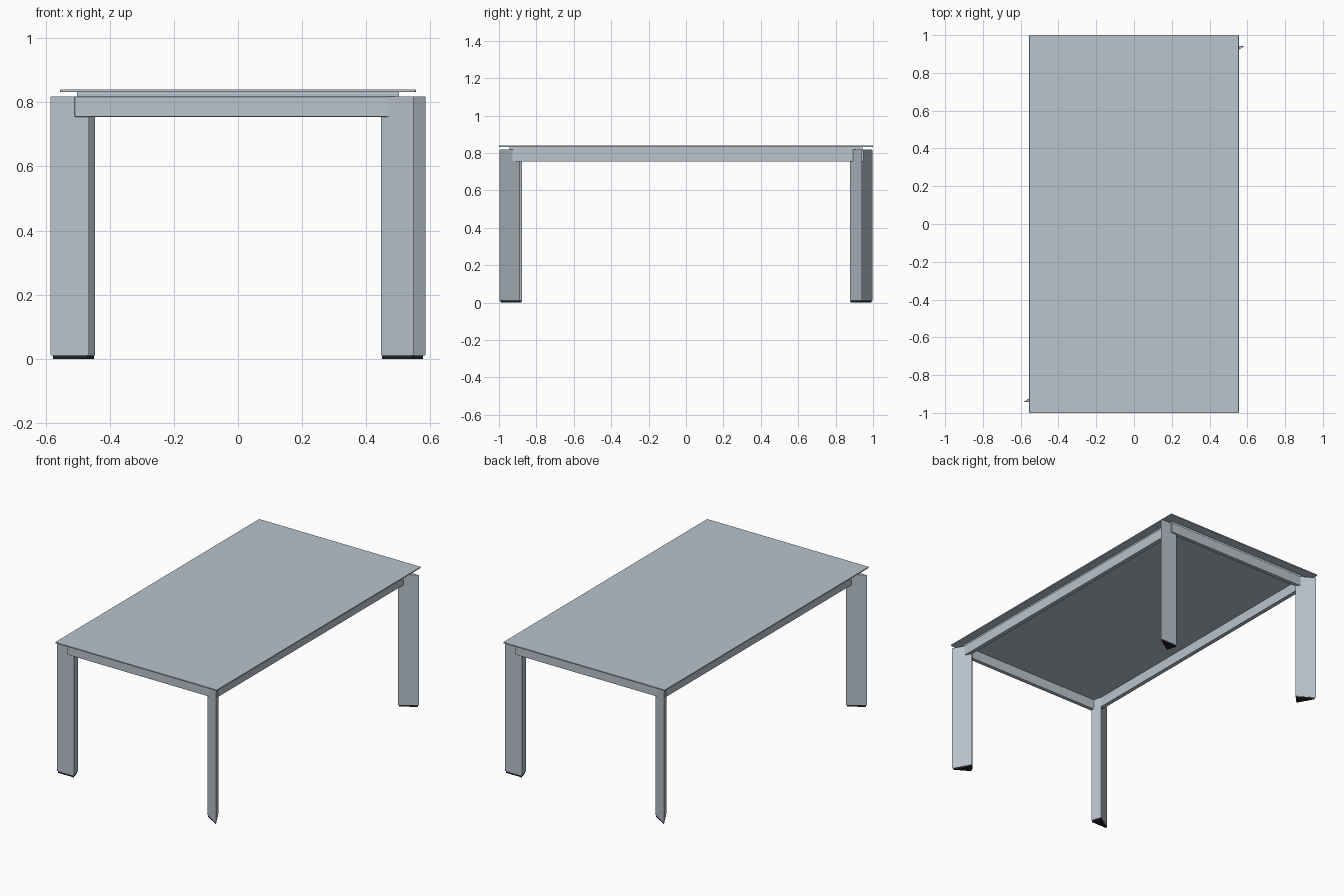
import bpy
import bmesh
from mathutils import Vector

cube = bpy.data.objects.get("Cube")
if cube:
    bpy.data.objects.remove(cube, do_unlink=True)


def make_material(name, colour):
    mat = bpy.data.materials.new(name)
    mat.use_nodes = True
    mat.diffuse_color = (*colour, 1)
    mat.node_tree.nodes["Principled BSDF"].inputs["Base Color"].default_value = (*colour, 1)
    return mat


grey = make_material("blue grey lacquer", (0.49, 0.55, 0.61))
black = make_material("black rubber", (0.015, 0.015, 0.017))


def prism(name, outline, z0, z1, mat, bevel=0.0):
    """Upright prism over a flat outline."""
    bm = bmesh.new()
    base = bm.faces.new([bm.verts.new((x, y, z0)) for x, y in outline])
    walls = bmesh.ops.extrude_face_region(bm, geom=[base])
    top = [v for v in walls["geom"] if isinstance(v, bmesh.types.BMVert)]
    bmesh.ops.translate(bm, verts=top, vec=(0, 0, z1 - z0))
    bmesh.ops.recalc_face_normals(bm, faces=bm.faces)
    mesh = bpy.data.meshes.new(name)
    bm.to_mesh(mesh)
    bm.free()
    mesh.materials.append(mat)
    obj = bpy.data.objects.new(name, mesh)
    bpy.context.collection.objects.link(obj)
    if bevel:
        mod = obj.modifiers.new("Rounded edges", "BEVEL")
        mod.width = bevel
        mod.segments = 2
    return obj


def rectangle(x0, x1, y0, y1):
    return [(x0, y0), (x1, y0), (x1, y1), (x0, y1)]


# Glass top and the panel that carries it
prism("table_top", rectangle(-0.555, 0.555, -1, 1), 0.832, 0.84, grey, 0.002)
prism("support_panel", rectangle(-0.503, 0.503, -0.943, 0.943), 0.817, 0.832, grey)

# Apron rails
FX, FY, T = 0.51, 0.95, 0.025
for side, s in (("left", 1), ("right", -1)):
    xs = sorted((s * FX, s * (FX - T)))
    prism(side + "_apron", rectangle(*xs, T - FY, FY - T), 0.755, 0.818, grey)
for side, s in (("back", 1), ("front", -1)):
    ys = sorted((s * FY, s * (FY - T)))
    prism(side + "_apron", rectangle(-FX, FX, *ys), 0.755, 0.818, grey, 0.003)

# Wedge-shaped legs: opposite corners are half-turn copies
wedges = {
    ("front_right", "back_left"): [(-0.585, -0.942), (-0.465, -0.942), (-0.485, -0.875)],
    ("front_left", "back_right"): [(0.548, -0.997), (0.487, -0.888), (0.445, -0.935)],
}
for names, wedge in wedges.items():
    for name, s in zip(names, (1, -1)):
        outline = [Vector((s * x, s * y)) for x, y in wedge]
        centre = sum(outline, Vector((0, 0))) / len(outline)
        prism(name + "_leg", outline, 0.01, 0.818, grey, 0.0015)
        pad = [centre.lerp(p, 0.9) for p in outline]
        prism(name + "_foot_pad", pad, 0, 0.011, black)
